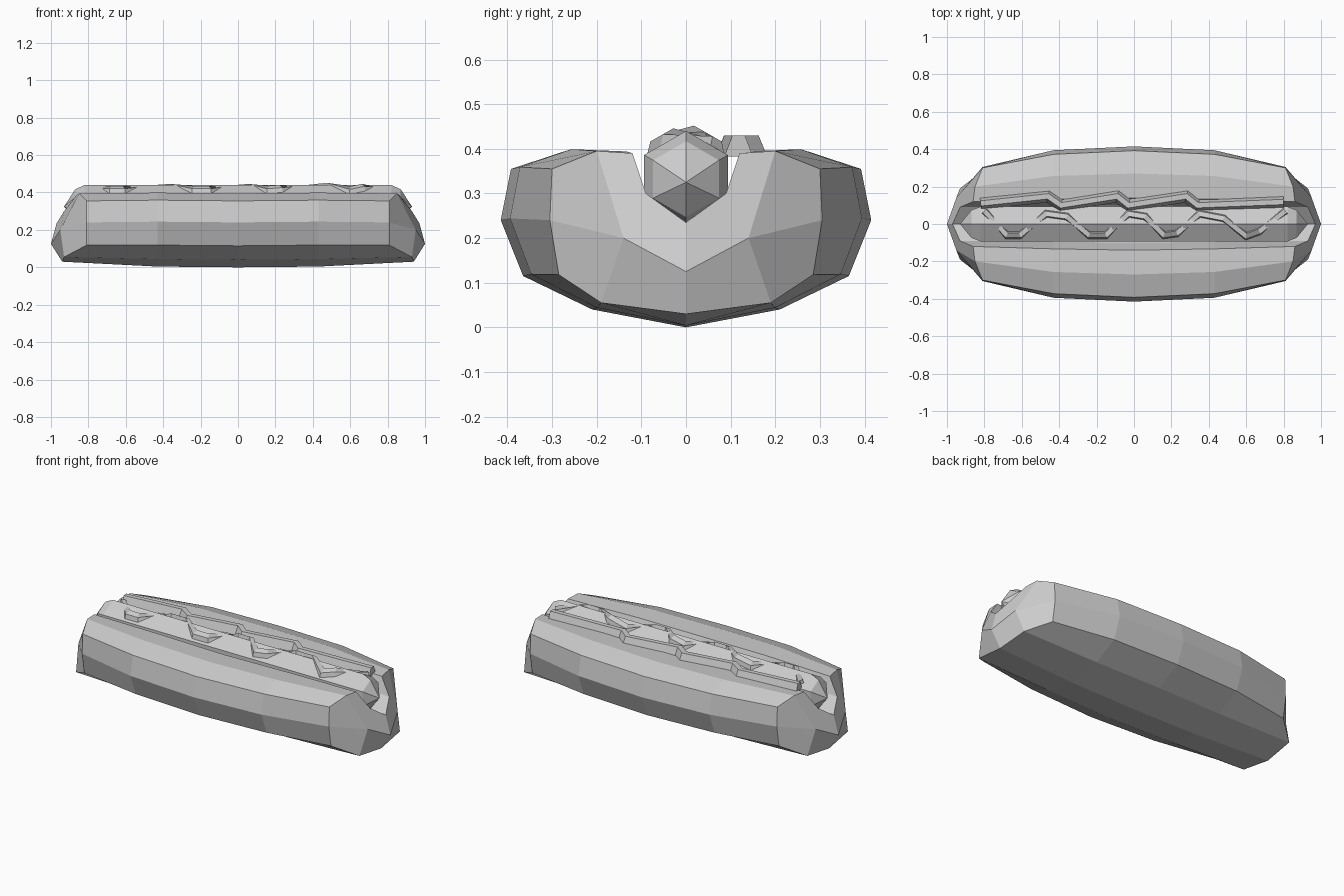
import bpy, bmesh, math
from mathutils import Vector

cube = bpy.data.objects.get("Cube")
if cube:
    bpy.data.objects.remove(cube)

grey = bpy.data.materials.new("plain_grey")
grey.use_nodes = True
grey.diffuse_color = (0.6, 0.6, 0.6, 1)
grey.node_tree.nodes["Principled BSDF"].inputs["Base Color"].default_value = (0.6, 0.6, 0.6, 1)


def make(name, verts, faces, closed=True):
    mesh = bpy.data.meshes.new(name)
    mesh.from_pydata(verts, [], faces)
    if closed:
        bm = bmesh.new()
        bm.from_mesh(mesh)
        bmesh.ops.recalc_face_normals(bm, faces=bm.faces)
        bm.to_mesh(mesh)
        bm.free()
    mesh.materials.append(grey)
    obj = bpy.data.objects.new(name, mesh)
    bpy.context.collection.objects.link(obj)
    return obj


# Bun: one quarter lofted from the middle to the end, then mirrored twice
middle = [(0, 0), (.21, .04), (.365, .115), (.415, .24), (.392, .355),
          (.27, .395), (.14, .39), (.1, .3), (0, .235)]
rings = [[(x, y * s, z + lift) for y, z in middle]
         for x, s, lift in ((0, 1, 0), (.43, .95, .004))]
rings.append([(.94, 0, .03), (.93, .19, .055), (.81, .285, .118),
              (.81, .305, .24), (.81, .3, .355), (.85, .2, .395),
              (.86, .12, .39), (.93, .09, .3), (.97, 0, .235)])
n = len(middle)
verts = [p for ring in rings for p in ring]
faces = [(r + i, r + i + 1, r + n + i + 1, r + n + i)
         for r in (0, n) for i in range(n - 1)]
tip, cheek = len(verts), len(verts) + 1
verts += [(1, 0, .125), (.95, .14, .2)]
e = [2 * n + i for i in range(n)]
faces += [(tip, e[0], e[1], cheek), (cheek, e[1], e[2], e[3]),
          (cheek, e[3], e[4], e[5]),
          (tip, cheek, e[5], e[6], e[7], e[8])]
bun = make("bun", verts, faces, closed=False)
mirror = bun.modifiers.new("mirror", 'MIRROR')
mirror.use_axis = (True, True, False)
mirror.use_clip = True


# Sausage: six-sided bar with tapered, pointed ends
verts, faces = [], []
stations = [(-.87, .085), (-.82, .108), (.82, .108), (.87, .085)]
for x, r in stations:
    for k in range(6):
        a = math.radians(90 + 60 * k)
        verts.append((x, r * math.cos(a), .332 + r * math.sin(a)))
for s in range(len(stations) - 1):
    for k in range(6):
        j = (k + 1) % 6
        faces.append((6 * s + k, 6 * s + j, 6 * s + 6 + j, 6 * s + 6 + k))
verts += [(-.93, 0, .325), (.93, 0, .325)]
left, right = len(verts) - 2, len(verts) - 1
for k in range(6):
    j = (k + 1) % 6
    faces += [(left, j, k), (right, 18 + k, 18 + j)]
make("sausage", verts, faces)


def sauce(name, path, base, top, height, surface):
    """Sweep a four-sided strip along a flat path laid over a surface."""
    pts = [Vector(p) for p in path]
    verts, faces = [], []
    for i, p in enumerate(pts):
        before = (p - pts[i - 1]).normalized() if i else None
        after = (pts[i + 1] - p).normalized() if i < len(pts) - 1 else None
        d = ((before or after) + (after or before)).normalized()
        side = Vector((-d.y, d.x))
        mitre = 1 / max(.65, d.dot(after or before))
        for w, h in ((-base, -.012), (-top, height), (top, height), (base, -.012)):
            q = p + side * w * mitre
            verts.append((q.x, q.y, surface(q.y) + h))
    for i in range(len(pts) - 1):
        for k in range(4):
            j = (k + 1) % 4
            faces.append((4 * i + k, 4 * i + j, 4 * i + 4 + j, 4 * i + 4 + k))
    last = 4 * len(pts) - 4
    faces += [(0, 1, 2, 3), (last + 3, last + 2, last + 1, last)]
    return make(name, verts, faces)


# Wavy sauce draped over the top ridge of the sausage
wave = [(-.8, .07), (-.68, -.06), (-.61, -.06), (-.47, .055), (-.36, .04),
        (-.24, -.06), (-.15, -.06), (-.03, .055), (.06, .04), (.16, -.06),
        (.23, -.05), (.35, .055), (.48, .03), (.6, -.065), (.67, -.04), (.81, .07)]
sauce("wavy_sauce", wave, .022, .013, .022, lambda y: .44 - .57 * abs(y))

# Sawtooth sauce in the gap behind the sausage
saw = [(-.82, .11), (-.46, .148), (-.39, .1), (-.09, .148), (-.03, .1),
       (.28, .148), (.34, .1), (.8, .118)]
sauce("sawtooth_sauce", saw, .032, .014, .035, lambda y: .395)
